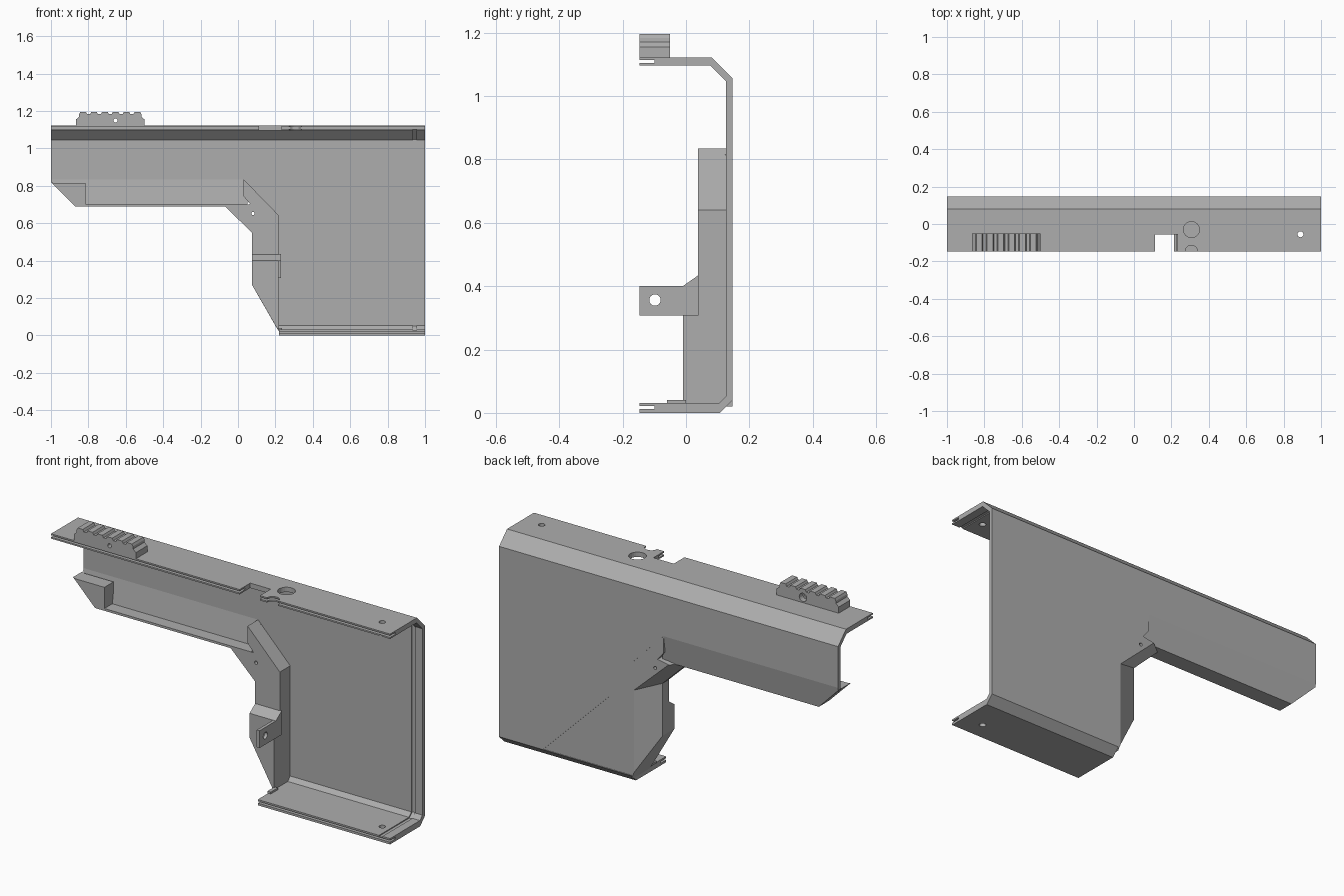
import bpy, bmesh, math
from mathutils import Vector

if "Cube" in bpy.data.objects:
    bpy.data.objects.remove(bpy.data.objects["Cube"])

GREY = (0.42, 0.42, 0.42, 1)
mat = bpy.data.materials.new("plain grey")
mat.use_nodes = True
mat.diffuse_color = GREY
mat.node_tree.nodes["Principled BSDF"].inputs["Base Color"].default_value = GREY


def place(axis, p, d):
    """Put a 2D profile point at depth d along the given axis."""
    return {"x": (d, p[0], p[1]), "y": (p[0], d, p[1]), "z": (p[0], p[1], d)}[axis]


def prism(name, axis, pts, a, b, pts_b=None):
    """Extrude a profile from a to b, optionally lofting to a second profile."""
    bm = bmesh.new()
    low = [bm.verts.new(place(axis, p, a)) for p in pts]
    high = [bm.verts.new(place(axis, p, b)) for p in (pts_b or pts)]
    n = len(pts)
    bm.faces.new(low)
    bm.faces.new(high[::-1])
    for i in range(n):
        j = (i + 1) % n
        bm.faces.new((low[i], high[i], high[j], low[j]))
    bmesh.ops.recalc_face_normals(bm, faces=bm.faces)
    mesh = bpy.data.meshes.new(name)
    bm.to_mesh(mesh)
    bm.free()
    mesh.materials.append(mat)
    ob = bpy.data.objects.new(name, mesh)
    bpy.context.collection.objects.link(ob)
    return ob


def rect(x0, x1, y0, y1):
    return [(x0, y0), (x1, y0), (x1, y1), (x0, y1)]


def disc(x, y, r, n=24):
    return [(x + r * math.cos(math.tau * i / n), y + r * math.sin(math.tau * i / n))
            for i in range(n)]


def cut(target, axis, pts, a, b):
    """Subtract a prism from the target and drop the cutter."""
    tool = prism("cutter", axis, pts, a, b)
    tool.hide_render = True
    mod = target.modifiers.new("cut", "BOOLEAN")
    mod.operation, mod.solver, mod.object = "DIFFERENCE", "EXACT", tool
    bpy.context.view_layer.update()
    deps = bpy.context.evaluated_depsgraph_get()
    mesh = bpy.data.meshes.new_from_object(target.evaluated_get(deps))
    target.modifiers.clear()
    target.data = mesh
    bpy.data.objects.remove(tool)


# Folded side shell with slotted flange edges
shell = prism("side_shell", "x", [
    (-.147, 1.122), (.08, 1.122), (.147, 1.055), (.147, .04), (.107, 0), (-.147, 0),
    (-.147, .012), (-.1, .012), (-.1, .022), (-.147, .022), (-.147, .031), (.105, .031),
    (.126, .052), (.126, 1.046), (.076, 1.096), (-.147, 1.096),
    (-.147, 1.104), (-.1, 1.104), (-.1, 1.114), (-.147, 1.114)], -1, 1)
# L-shaped outline of the wall
cut(shell, "y", [(-1.1, .835), (.03, .835), (.22, .64), (.22, -.1), (-1.1, -.1)], -.3, .3)
# Diagonal panel seam
cut(shell, "y", [(.74, .042), (-.06, .834), (.1, .6), (.15, .042)], .1445, .3)
# Groove around the open end
cut(shell, "x", [(-.3, .026), (.107, .026), (.133, .05), (.133, 1.049),
                 (.079, 1.101), (-.3, 1.101)], .935, .955)
# Notch and holes in the flanges
cut(shell, "z", rect(.112, .232, -.3, -.057), 1, 1.2)
cut(shell, "z", disc(.307, -.03, .043), 1, 1.2)
cut(shell, "z", disc(.307, -.147, .033), 1, 1.2)
cut(shell, "z", disc(.89, -.055, .016), -.1, 1.2)

# Lower limb: leaning back panel with a bottom ledge
limb = prism("limb_channel", "x", [
    (.147, .835), (.126, .835), (.105, .702), (.038, .702), (.038, .69), (.123, .69)],
    -1, .05)
cut(limb, "y", [(-1.1, .82), (-1, .82), (-.87, .69), (-.87, .6), (-1.1, .6)], -.3, .3)
cut(limb, "y", [(.03, .9), (.03, .835), (.2, .665), (.2, .9)], -.3, .3)
prism("limb_end_block", "y", [(-1, .82), (-.985, .815), (-.815, .815), (-.815, .69), (-.87, .69)],
      .038, .115)

# Angled rib: flat front plate and a tapering back
outline = [(.03, .835), (.22, .64), (.22, .02), (.21, .035), (.075, .27),
           (.075, .55), (-.07, .69), (.065, .702), (.03, .745)]
inner = [(.03, .835), (.22, .64), (.22, .02), (.215, .035), (.205, .06),
         (.205, .5), (.0, .69), (.065, .702), (.03, .745)]
rib = prism("rib_plate", "y", outline, .038, .09)
back = prism("rib_back", "y", outline, .09, .146, inner)
for part in (rib, back):
    cut(part, "y", disc(.08, .652, .009, 12), -.1, .3)

# Thicker lower rib with a sloped shoulder
foot = prism("rib_foot", "x", [(.04, .435), (-.01, .4), (-.01, .02), (.04, .02)], .075, .22)
cut(foot, "y", [(.0, .27), (.075, .27), (.219, .021), (.219, -.1), (.0, -.1)], -.3, .3)

# Pierced mounting tab
tab = prism("mounting_tab", "x", [(-.147, .308), (-.147, .4), (-.01, .4), (.04, .435),
                                  (.04, .308)], .213, .23)
cut(tab, "x", disc(-.098, .356, .018), 0, .5)
prism("tab_foot", "x", rect(-.06, .0, .03, .041), .215, .235)

# Toothed rail on the top flange
teeth, step, half = 6, .058, .021
middle = -.683
profile = [(middle - .183, 1.12), (middle - .183, 1.155), (middle - .167, 1.17)]
for i in range(teeth):
    c = middle + (i - (teeth - 1) / 2) * step
    profile += [(c - half, 1.183), (c - half + .006, 1.195),
                (c + half - .006, 1.195), (c + half, 1.183)]
profile += [(middle + .167, 1.17), (middle + .183, 1.155), (middle + .183, 1.12)]
rail = prism("top_rail", "y", profile, -.147, -.05)
cut(rail, "y", disc(-.655, 1.15, .011, 16), -.3, .1)
cut(rail, "y", disc(-.655, 1.15, .022, 16), -.08, .1)
